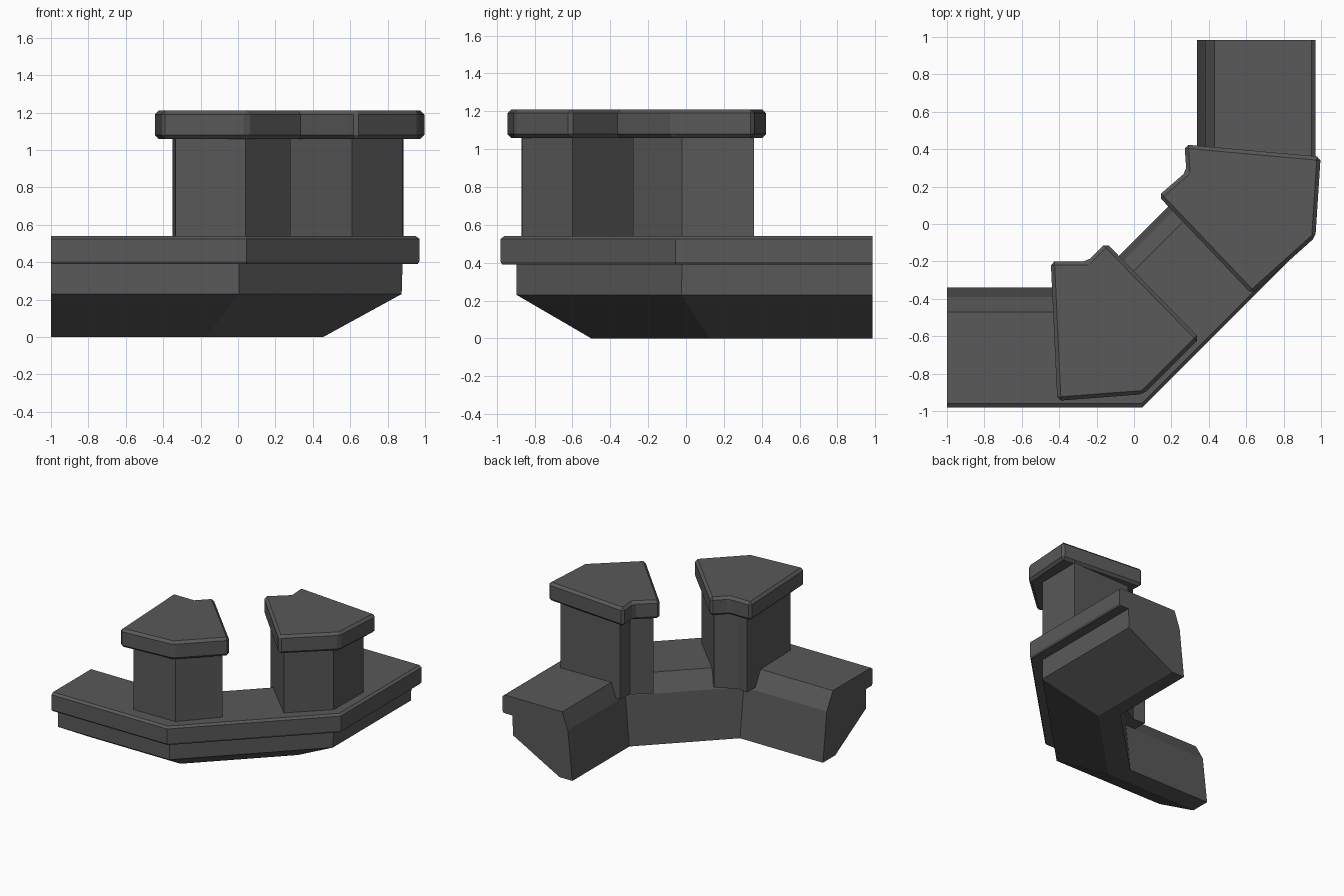
import bpy, bmesh

if "Cube" in bpy.data.objects:
    bpy.data.objects.remove(bpy.data.objects["Cube"])

stone = bpy.data.materials.new("dark_grey_stone")
stone.diffuse_color = (0.1, 0.1, 0.1, 1)
stone.use_nodes = True
stone.node_tree.nodes["Principled BSDF"].inputs["Base Color"].default_value = stone.diffuse_color


def make(name, rings, bevel=0.0):
    """Skin a list of closed rings into a solid, optionally chamfered."""
    bm = bmesh.new()
    loops = [[bm.verts.new(p) for p in ring] for ring in rings]
    n = len(loops[0])
    for a, b in zip(loops, loops[1:]):
        for i in range(n):
            j = (i + 1) % n
            bm.faces.new((a[i], a[j], b[j], b[i]))
    bm.faces.new(loops[0])
    bm.faces.new(loops[-1])
    bmesh.ops.recalc_face_normals(bm, faces=bm.faces[:])
    if bevel:
        bmesh.ops.bevel(bm, geom=bm.edges[:], offset=bevel, segments=1,
                        affect='EDGES', clamp_overlap=True)
    me = bpy.data.meshes.new(name)
    bm.to_mesh(me)
    bm.free()
    me.materials.append(stone)
    ob = bpy.data.objects.new(name, me)
    bpy.context.collection.objects.link(ob)
    return ob


# Wall: each profile level = (height, y of left arm, diagonal offset c in y = x - c, x of right arm)
levels = [
    (0.00, -0.50, 0.33, 0.455),   # underside, outer edge
    (0.23, -0.895, 0.90, 0.875),  # top of the sloped footing
    (0.39, -0.895, 0.90, 0.88),   # wall band
    (0.39, -0.97, 1.015, 0.96),   # lip
    (0.405, -0.98, 1.025, 0.97),
    (0.525, -0.98, 1.025, 0.97),
    (0.54, -0.96, 1.00, 0.95),    # walkway
    (0.54, -0.47, 0.25, 0.43),
    (0.40, -0.39, 0.14, 0.38),    # inner slope
    (0.00, -0.34, 0.09, 0.338),   # underside, inner edge
]
make("corner_wall", [
    [(-1, y, z) for z, y, c, x in levels],
    [(y + c, y, z) for z, y, c, x in levels],
    [(x, x - c, z) for z, y, c, x in levels],
    [(x, 0.985, z) for z, y, c, x in levels],
])

# Battlement pillars and their cap slabs
outlines = {
    "left": (
        [(-0.35, -0.29), (-0.335, -0.87), (0.04, -0.865), (0.28, -0.60),
         (-0.10, -0.22), (-0.25, -0.30)],
        [(-0.445, -0.20), (-0.41, -0.945), (0.05, -0.91), (0.35, -0.61),
         (-0.15, -0.10), (-0.25, -0.20)]),
    "right": (
        [(0.35, 0.35), (0.885, 0.36), (0.88, -0.02), (0.61, -0.28),
         (0.21, 0.12), (0.34, 0.24)],
        [(0.27, 0.425), (0.998, 0.36), (0.97, -0.07), (0.63, -0.375),
         (0.13, 0.15), (0.28, 0.28)]),
}
for side, (pillar, cap) in outlines.items():
    make(side + "_pillar", [[(x, y, z) for x, y in pillar] for z in (0.42, 1.08)])
    make(side + "_cap", [[(x, y, z) for x, y in cap] for z in (1.06, 1.21)], 0.02)
